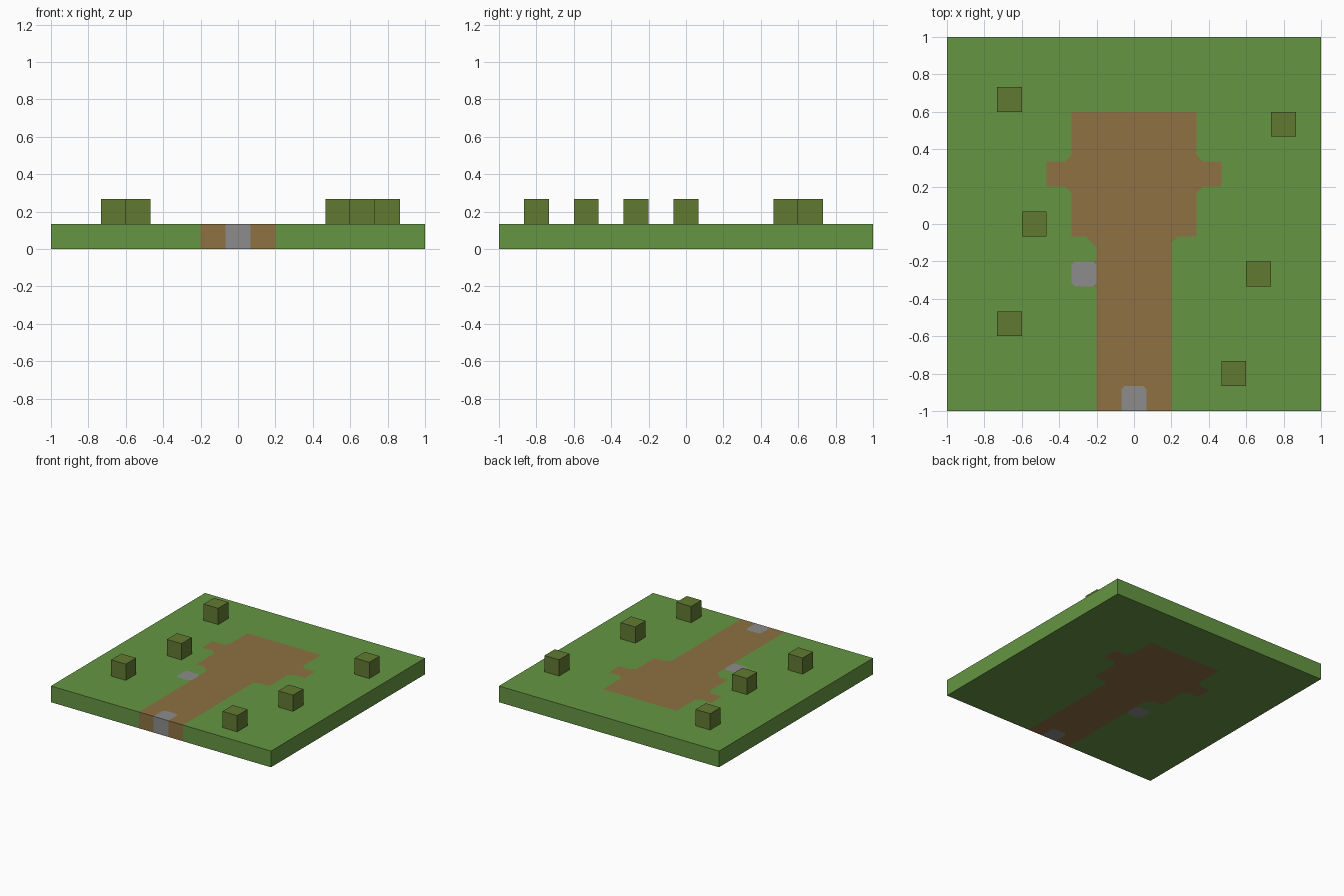
import bpy, bmesh, math
from mathutils import Vector

cube = bpy.data.objects.get("Cube")
if cube:
    bpy.data.objects.remove(cube, do_unlink=True)

N = 15            # tiles per side
U = 2 / N         # tile size


def srgb(*rgb):
    return [((c / 255 + 0.055) / 1.055) ** 2.4 for c in rgb] + [1.0]


def material(name, colour):
    mat = bpy.data.materials.new(name)
    mat.use_nodes = True
    mat.diffuse_color = colour
    bsdf = mat.node_tree.nodes["Principled BSDF"]
    bsdf.inputs["Base Color"].default_value = colour
    bsdf.inputs["Roughness"].default_value = 0.9
    return mat


grass = material("grass_green", srgb(101, 150, 66))
dirt = material("dirt_brown", srgb(142, 113, 66))
stone = material("stone_grey", srgb(140, 140, 140))
bush = material("bush_olive", srgb(97, 122, 50))
GRASS, DIRT, STONE = range(3)


def add_object(name, bm, mats):
    mesh = bpy.data.meshes.new(name)
    bm.to_mesh(mesh)
    bm.free()
    for m in mats:
        mesh.materials.append(m)
    obj = bpy.data.objects.new(name, mesh)
    bpy.context.collection.objects.link(obj)
    return obj


# Ground plan in tiles, counted from the middle column and the front row
def ground(i, j):
    if (i, j) in ((0, 0), (-2, 5)):
        return STONE
    in_path = abs(i) <= 1 and 0 <= j <= 6
    in_clearing = abs(i) <= 2 and 7 <= j <= 11
    in_arms = abs(i) <= 3 and j == 9
    return DIRT if in_path or in_clearing or in_arms else GRASS


def tile_of(p):
    return math.floor(p.x / U + 0.5), math.floor((p.y + 1) / U)


# Ground slab made of tiles, coloured right through
bm = bmesh.new()
bmesh.ops.create_grid(bm, x_segments=N, y_segments=N, size=1)
top = bmesh.ops.extrude_face_region(bm, geom=bm.faces[:], use_keep_orig=True)
bmesh.ops.translate(bm, vec=(0, 0, U), verts=[v for v in top["geom"] if isinstance(v, bmesh.types.BMVert)])
bmesh.ops.recalc_face_normals(bm, faces=bm.faces[:])
for f in bm.faces:
    f.material_index = ground(*tile_of(f.calc_center_median() - f.normal * U / 4))

# Softened corners: cut off a tile corner and give it the diagonal neighbour's colour
for f in [f for f in bm.faces if abs(f.normal.z) > 0.5]:
    centre = f.calc_center_median()
    i, j = tile_of(centre)
    kind = f.material_index
    for sx in (-1, 1):
        for sy in (-1, 1):
            if not 0 <= j + sy < N or kind == DIRT:
                continue
            sides = (ground(i + sx, j), ground(i, j + sy))
            if kind == GRASS and sides != (DIRT, DIRT):
                continue
            cut = 0.035 if kind == GRASS else 0.018
            corner = centre + Vector((sx, sy, 0)) * U / 2
            normal = Vector((sx, sy, 0)).normalized()
            # The largest remaining piece of this tile is the one to cut
            face = max((g for g in bm.faces if abs(g.normal.z) > 0.5
                        and (g.calc_center_median() - centre).length < U / 4),
                       key=lambda g: g.calc_area())
            bmesh.ops.bisect_plane(bm, geom=[face, *face.edges, *face.verts], dist=1e-5,
                                   plane_co=corner - Vector((sx * cut, 0, 0)), plane_no=normal)
            for g in bm.faces:
                if abs(g.normal.z) > 0.5 and (g.calc_center_median() - corner).length < cut \
                        and tile_of(g.calc_center_median()) == (i, j):
                    g.material_index = ground(i + sx, j + sy)
add_object("ground_slab", bm, (grass, dirt, stone))

# Cube bushes standing on the grass, by tile
for n, (i, j) in enumerate([(-5, 12), (6, 11), (-4, 7), (5, 5), (-5, 3), (4, 1)], 1):
    bm = bmesh.new()
    bmesh.ops.create_cube(bm, size=U)
    obj = add_object(f"bush_{n}", bm, (bush,))
    obj.location = (i * U, (j + 0.5) * U - 1, 1.5 * U)
